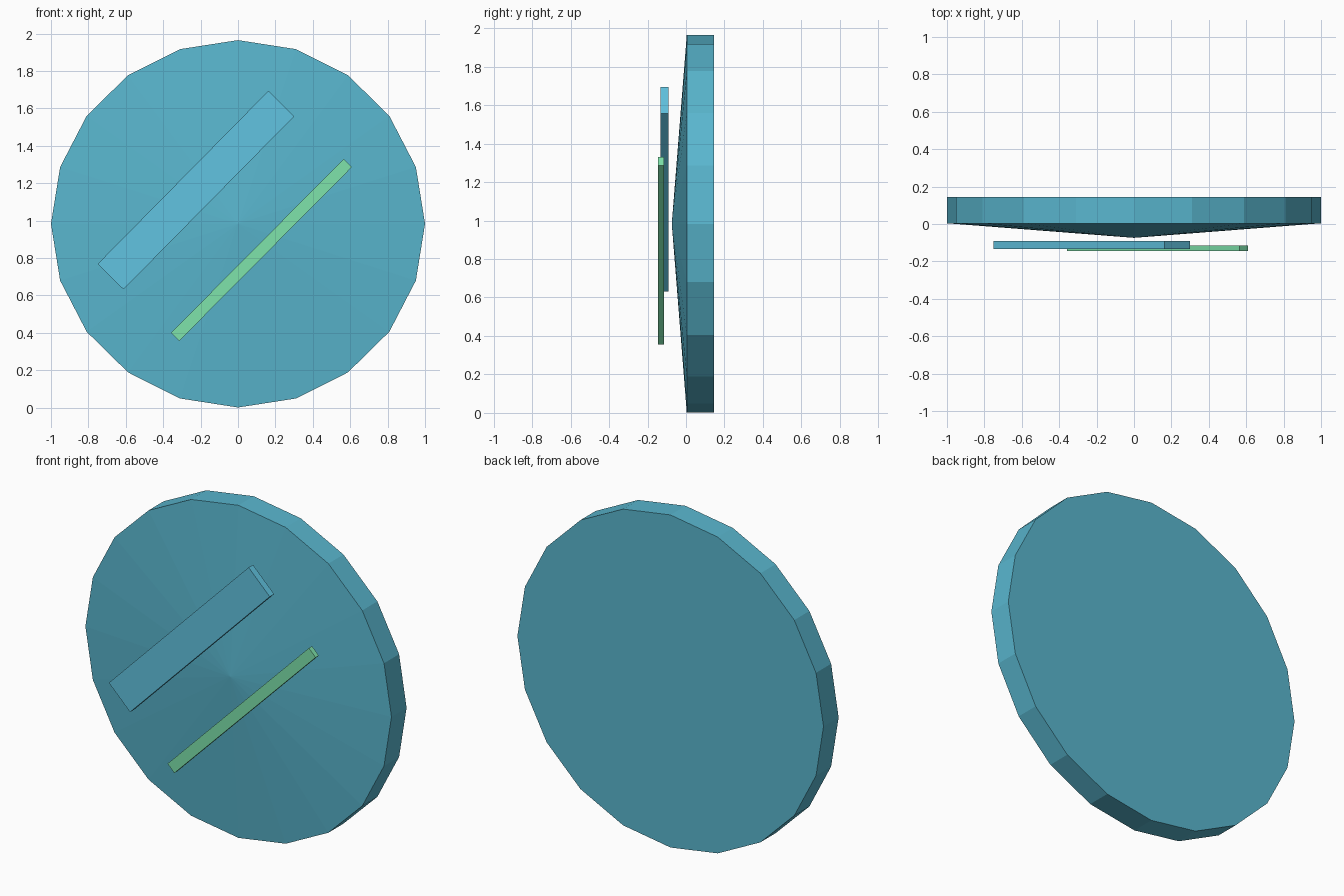
import bpy, bmesh, math

if "Cube" in bpy.data.objects:
    bpy.data.objects.remove(bpy.data.objects["Cube"])

SIDES = 20
CENTRE_Z = 0.983


def material(name, colour):
    mat = bpy.data.materials.new(name)
    mat.diffuse_color = (*colour, 1)
    mat.use_nodes = True
    mat.node_tree.nodes["Principled BSDF"].inputs["Base Color"].default_value = mat.diffuse_color
    return mat


def finish(name, bm, mat):
    bmesh.ops.recalc_face_normals(bm, faces=bm.faces)
    mesh = bpy.data.meshes.new(name)
    bm.to_mesh(mesh)
    bm.free()
    mesh.materials.append(mat)
    obj = bpy.data.objects.new(name, mesh)
    bpy.context.collection.objects.link(obj)
    return obj


def disc(name, rx, rz, back, rim, apex, mat):
    bm = bmesh.new()
    rings = [[bm.verts.new((rx * math.cos(i * math.tau / SIDES), y,
                            CENTRE_Z + rz * math.sin(i * math.tau / SIDES)))
              for i in range(SIDES)] for y in (back, rim)]
    tip = bm.verts.new((0, apex, CENTRE_Z))
    bm.faces.new(rings[0])
    for i in range(SIDES):
        j = (i + 1) % SIDES
        bm.faces.new((rings[0][i], rings[0][j], rings[1][j], rings[1][i]))
        bm.faces.new((rings[1][i], rings[1][j], tip))
    return finish(name, bm, mat)


def bar(name, centre, size, angle, mat):
    bm = bmesh.new()
    bmesh.ops.create_cube(bm, size=1)
    bmesh.ops.scale(bm, vec=size, verts=bm.verts)
    obj = finish(name, bm, mat)
    obj.location = centre
    obj.rotation_euler.y = -math.radians(angle)
    return obj


blue = material("blue", (0.10, 0.47, 0.62))
light_blue = material("light_blue", (0.12, 0.55, 0.75))
green = material("green", (0.21, 0.77, 0.41))

# Faceted disc with a shallow conical front and flat back
disc("disc_body", 1.0, 0.982, 0.145, 0.004, -0.074, blue)

# Two diagonal bars floating in front of the disc
bar("wide_bar", (-0.225, -0.1125, 1.163), (1.30, 0.041, 0.194), 45.4, light_blue)
bar("narrow_bar", (0.125, -0.130, 0.843), (1.31, 0.030, 0.062), 45.2, green)
